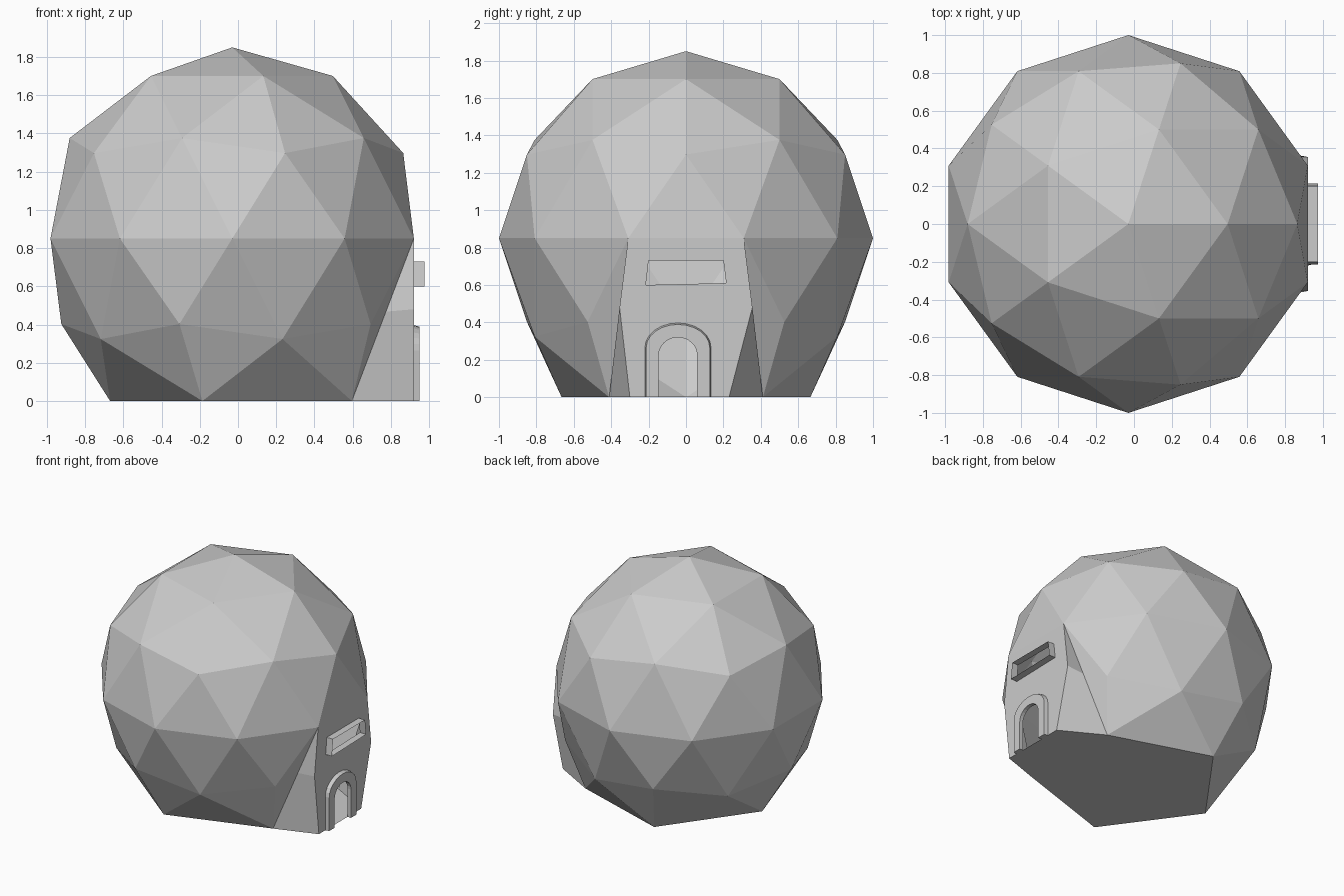
import bpy, bmesh, math
from mathutils import Vector

cube = bpy.data.objects.get("Cube")
if cube:
    bpy.data.objects.remove(cube, do_unlink=True)

plaster = bpy.data.materials.new("light_grey_plaster")
plaster.use_nodes = True
GREY = (0.6, 0.6, 0.6, 1)
plaster.diffuse_color = GREY
plaster.node_tree.nodes["Principled BSDF"].inputs["Base Color"].default_value = GREY

WALL_X = 0.92      # plane of the flat entrance wall
DOOR_Y = -0.043    # middle of the doorway


def finish(bm, name):
    bmesh.ops.recalc_face_normals(bm, faces=bm.faces[:])
    mesh = bpy.data.meshes.new(name)
    bm.to_mesh(mesh)
    bm.free()
    mesh.materials.append(plaster)
    obj = bpy.data.objects.new(name, mesh)
    bpy.context.collection.objects.link(obj)
    return obj


def arch(half, spring, rise, x, steps=12):
    """Arch outline from the +y foot over the top to the -y foot."""
    pts = [(x, DOOR_Y + half, 0)]
    for i in range(steps + 1):
        a = math.pi * i / steps
        pts.append((x, DOOR_Y + half * math.cos(a), spring + rise * math.sin(a)))
    return pts + [(x, DOOR_Y - half, 0)]


def window(x):
    return [(x, -0.215, 0.60), (x, 0.215, 0.61), (x, 0.2, 0.73), (x, -0.2, 0.73)]


def bridge(bm, loops, closed):
    """Join successive outlines with quads."""
    rows = [[bm.verts.new(p) for p in loop] for loop in loops]
    for a, b in zip(rows, rows[1:]):
        n = len(a)
        for i in range(n if closed else n - 1):
            j = (i + 1) % n
            bm.faces.new((a[i], a[j], b[j], b[i]))
    return rows


# Faceted dome with a widened flat base
bm = bmesh.new()
bmesh.ops.create_icosphere(bm, subdivisions=2, radius=1)
doomed = [v for v in bm.verts
          if v.co.z < -0.95 or (v.co.x > 0.8 and abs(v.co.y) < 0.1 and v.co.z < -0.4)]
bmesh.ops.delete(bm, geom=doomed, context='VERTS')
for v in bm.verts:
    if v.co.z < -0.8:
        v.co = (0.03 + 1.33 * v.co.x, 1.33 * v.co.y, 0)
    else:
        v.co += Vector((-0.03, 0, 0.85))


def nearest(p):
    return min(bm.verts, key=lambda v: (v.co - Vector(p)).length)


# Side wings of the entrance
corners = {}
for s, foot_y in ((1, 0.23), (-1, -0.30)):
    top = nearest((WALL_X, s * 0.31, 0.85))
    low = nearest((0.69, s * 0.53, 0.40))
    base = nearest((0.6, s * 0.41, 0))
    top.co.x = WALL_X
    seam = bm.verts.new(top.co.lerp(base.co, 0.45))
    elbow = bm.verts.new((WALL_X, s * 0.355, 0.48))
    foot = bm.verts.new((WALL_X, foot_y, 0))
    for ring in ((low, top, seam, base), (top, seam, elbow), (elbow, seam, base, foot)):
        bm.faces.new(ring)
    corners[s] = [top, elbow, foot]

# Flat entrance wall with open doorway and window
doorway = [bm.verts.new(p) for p in arch(0.103, 0.225, 0.095, WALL_X)]
opening = [bm.verts.new(p) for p in window(WALL_X)]
outline = corners[1] + doorway + corners[-1][::-1]
edges = []
for loop in (outline, opening):
    for a, b in zip(loop, loop[1:] + loop[:1]):
        edges.append(bm.edges.get((a, b)) or bm.edges.new((a, b)))
bmesh.ops.triangle_fill(bm, edges=edges, use_beauty=True, normal=(1, 0, 0))

# Floor
rim = [v for v in bm.verts if v.co.z < 0.001]
rim.sort(key=lambda v: math.atan2(v.co.y, v.co.x - 0.1))
bm.faces.new(rim)
finish(bm, "dome_shell")

# Door surround: tapered outer side, front face, inner side
bm = bmesh.new()
rows = bridge(bm, [arch(0.177, 0.265, 0.132, WALL_X),
                   arch(0.170, 0.265, 0.124, 0.95),
                   arch(0.103, 0.225, 0.095, 0.95),
                   arch(0.103, 0.225, 0.095, WALL_X)], False)
for end in (0, -1):
    bm.faces.new([row[end] for row in rows])
finish(bm, "door_surround")

# Window hood: thin open tube
bm = bmesh.new()
bridge(bm, [window(WALL_X), window(0.975)], True)
finish(bm, "window_surround")
